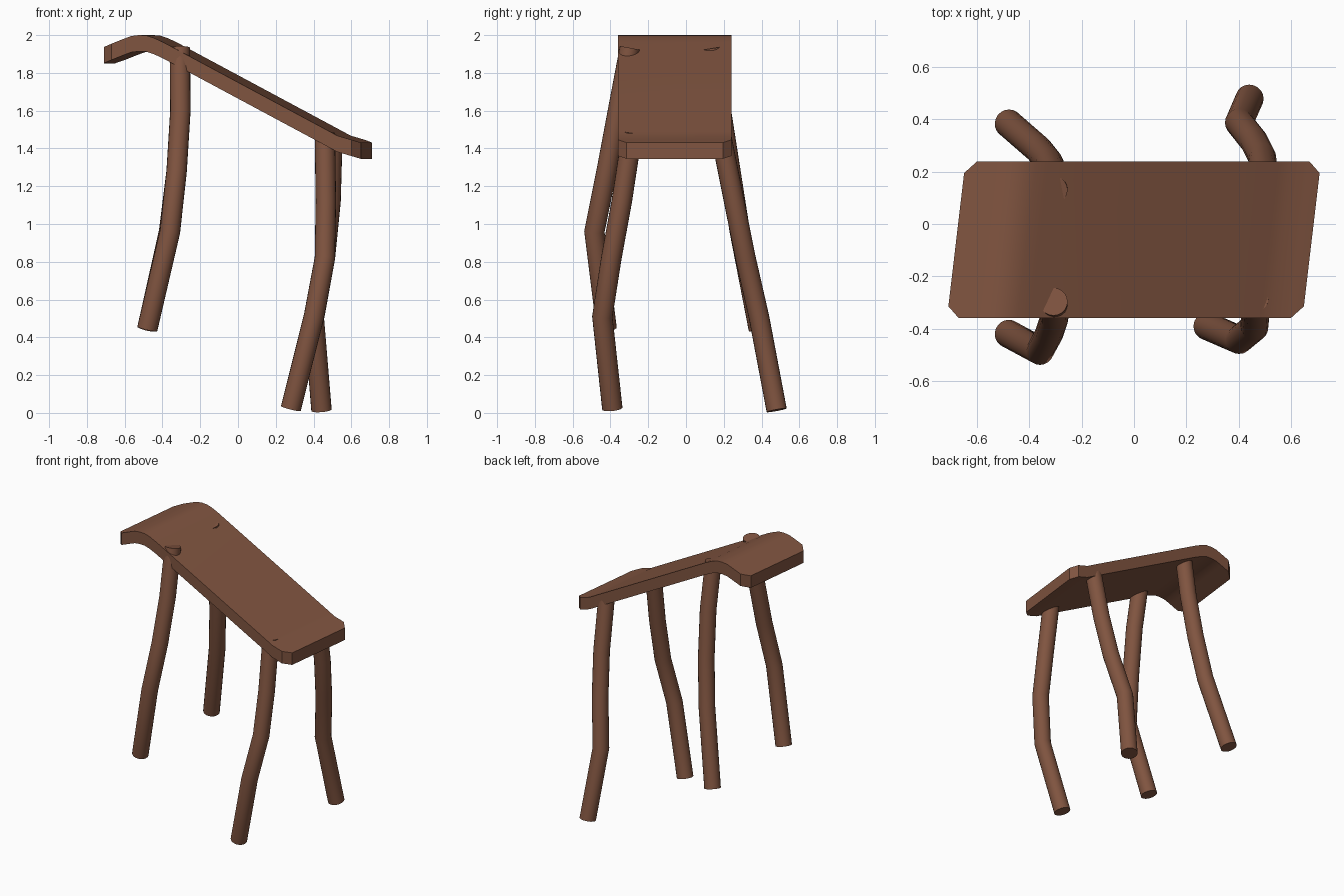
import bpy, bmesh, math
from mathutils import Vector

if "Cube" in bpy.data.objects:
    bpy.data.objects.remove(bpy.data.objects["Cube"])

wood = bpy.data.materials.new("brown wood")
wood.diffuse_color = (0.216, 0.089, 0.051, 1)
wood.use_nodes = True
wood.node_tree.nodes["Principled BSDF"].inputs["Base Color"].default_value = wood.diffuse_color


def loft(name, rings, angle):
    """Skin a list of rings (equal point counts) and cap both ends."""
    bm = bmesh.new()
    rows = [[bm.verts.new(p) for p in ring] for ring in rings]
    n = len(rows[0])
    for a, b in zip(rows, rows[1:]):
        for i in range(n):
            j = (i + 1) % n
            bm.faces.new((a[i], a[j], b[j], b[i]))
    bm.faces.new(rows[0])
    bm.faces.new(rows[-1])
    bmesh.ops.recalc_face_normals(bm, faces=bm.faces)
    for f in bm.faces:
        f.smooth = True
    for e in bm.edges:
        e.smooth = e.calc_face_angle(0) < math.radians(angle)
    me = bpy.data.meshes.new(name)
    bm.to_mesh(me)
    bm.free()
    me.materials.append(wood)
    ob = bpy.data.objects.new(name, me)
    bpy.context.collection.objects.link(ob)
    return ob


# seat: bent slab, skewed along x, with cut corners
THICK, SKEW = 0.086, 0.118
profile = [(-.68, 1.937), (-.635, 1.954), (-.57, 1.98), (-.53, 1.995),
           (-.49, 2.0), (-.45, 1.998), (-.41, 1.985), (-.36, 1.962),
           (.52, 1.490), (.56, 1.468), (.635, 1.446), (.68, 1.431)]
sections = []
for u, z in profile:
    half = 0.3 - max(0, abs(u) - 0.635)
    y0, y1 = -0.06 - half, -0.06 + half
    sections.append([(u + SKEW * (y + 0.06), y, h) for y, h in
                     ((y0, z - THICK), (y1, z - THICK), (y1, z), (y0, z))])
loft("seat", sections, 30)


# legs: bent round poles
def leg(name, path, r=0.054, sides=20):
    pts = [Vector(p) for p in path]
    rings = []
    for i, p in enumerate(pts):
        d0 = (p - pts[max(i - 1, 0)]).normalized()
        d1 = (pts[min(i + 1, len(pts) - 1)] - p).normalized()
        t = (d0 + d1).normalized()
        side = Vector((0, 1, 0)).cross(t).normalized()
        up = t.cross(side)
        rings.append([p + r * (math.cos(a) * side + math.sin(a) * up)
                      for a in (2 * math.pi * k / sides for k in range(sides))])
    loft(name, rings, 40)


leg("front_left_leg", [(-.308, -.297, 1.932), (-.305, -.36, 1.6),
                       (-.325, -.42, 1.28), (-.36, -.485, .96), (-.48, -.42, .445)])
leg("back_left_leg", [(-.308, .13, 1.928), (-.305, .185, 1.6),
                      (-.325, .235, 1.28), (-.365, .285, .96), (-.48, .385, .445)])
leg("front_right_leg", [(.46, -.285, 1.48), (.465, -.34, 1.12),
                        (.46, -.395, .82), (.402, -.443, .51), (.28, -.39, .023)])
leg("back_right_leg", [(.50, .185, 1.47), (.49, .255, 1.12),
                       (.46, .315, .82), (.402, .388, .5), (.442, .48, .014)])
